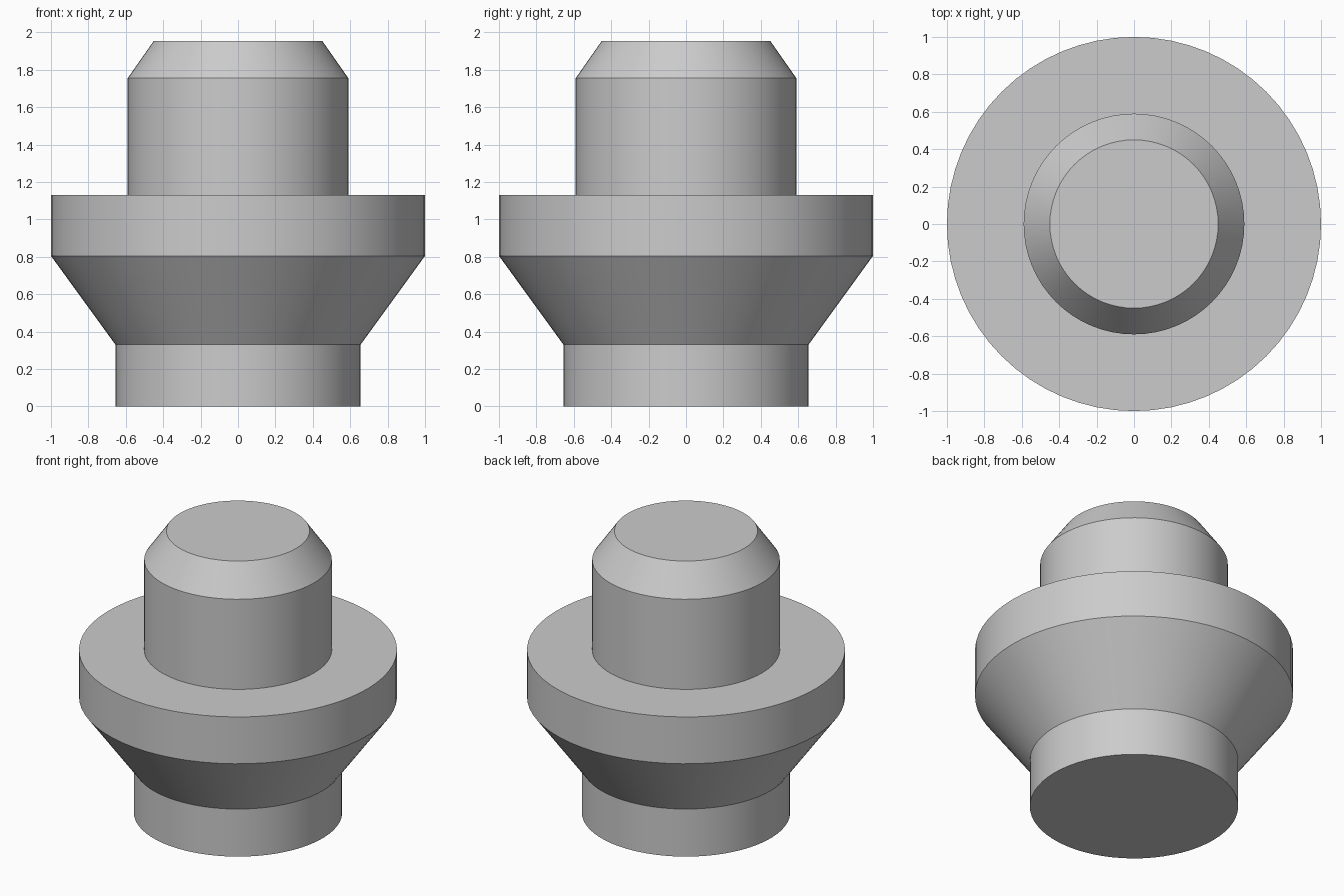
import bpy
import bmesh
import math
from mathutils import Matrix, Vector

cube = bpy.data.objects.get("Cube")
if cube:
    bpy.data.objects.remove(cube, do_unlink=True)

SEGMENTS = 64

grey = bpy.data.materials.new("plain_grey")
grey.use_nodes = True
colour = (0.6, 0.6, 0.6, 1.0)
grey.diffuse_color = colour
grey.node_tree.nodes["Principled BSDF"].inputs["Base Color"].default_value = colour


def lathe(name, profile):
    """Turn a (radius, height) profile around z, closing both ends with flat caps."""
    bm = bmesh.new()
    rings = []
    for radius, height in profile:
        ring = bmesh.ops.create_circle(
            bm, segments=SEGMENTS, radius=radius,
            matrix=Matrix.Translation(Vector((0, 0, height))))["verts"]
        rings.append(ring)
    for low, high in zip(rings, rings[1:]):
        for i in range(SEGMENTS):
            j = (i + 1) % SEGMENTS
            bm.faces.new((low[i], low[j], high[j], high[i]))
    bm.faces.new(rings[0])
    bm.faces.new(rings[-1])
    bmesh.ops.recalc_face_normals(bm, faces=bm.faces)
    mesh = bpy.data.meshes.new(name)
    bm.to_mesh(mesh)
    bm.free()
    mesh.materials.append(grey)
    obj = bpy.data.objects.new(name, mesh)
    bpy.context.collection.objects.link(obj)
    bpy.ops.object.select_all(action="DESELECT")
    obj.select_set(True)
    bpy.context.view_layer.objects.active = obj
    bpy.ops.object.shade_smooth_by_angle(angle=math.radians(25))
    return obj


# Foot, flared cone, wide collar, upper shaft and chamfered tip in one turned solid
lathe("turned_plug", [
    (0.655, 0.0), (0.655, 0.33),
    (1.0, 0.805), (1.0, 1.13),
    (0.59, 1.13), (0.59, 1.755),
    (0.45, 1.955),
])
